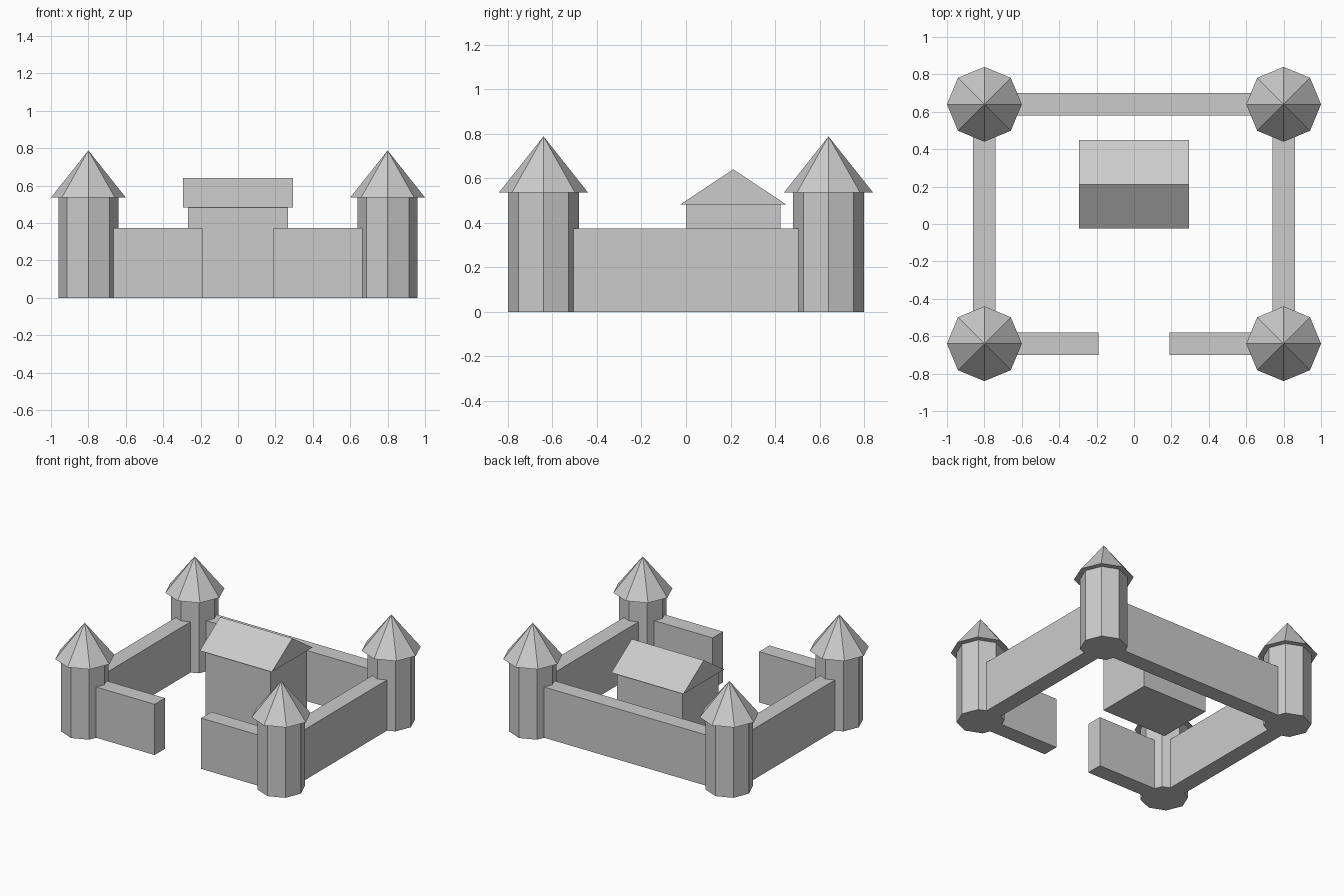
import bpy, bmesh
from mathutils import Matrix, Vector

if "Cube" in bpy.data.objects:
    bpy.data.objects.remove(bpy.data.objects["Cube"])

U = 0.8 / 3  # model unit: towers stand at x = +-3, y = +-2.4


def add_object(name, bm):
    bmesh.ops.recalc_face_normals(bm, faces=bm.faces)
    bmesh.ops.scale(bm, vec=(U, U, U), verts=bm.verts)
    mesh = bpy.data.meshes.new(name)
    bm.to_mesh(mesh)
    bm.free()
    obj = bpy.data.objects.new(name, mesh)
    bpy.context.collection.objects.link(obj)
    return obj


def box(name, x0, x1, y0, y1, height):
    bm = bmesh.new()
    size = Matrix.Diagonal((x1 - x0, y1 - y0, height, 1))
    place = Matrix.Translation(((x0 + x1) / 2, (y0 + y1) / 2, height / 2))
    bmesh.ops.create_cube(bm, size=1, matrix=place @ size)
    return add_object(name, bm)


def octagon_solid(name, x, y, z, r_bottom, r_top, height):
    bm = bmesh.new()
    bmesh.ops.create_cone(bm, cap_ends=True, segments=8, radius1=r_bottom,
                          radius2=r_top, depth=height,
                          matrix=Matrix.Translation((x, y, z + height / 2)))
    bmesh.ops.remove_doubles(bm, verts=bm.verts, dist=1e-5)
    return add_object(name, bm)


TX, TY = 3.0, 2.4        # tower positions
HALF, WALL_H = 0.225, 1.4  # wall half thickness and height

# Corner towers with pointed roofs
for sx, side in ((-1, "left"), (1, "right")):
    for sy, end in ((-1, "front"), (1, "back")):
        octagon_solid(f"tower_{end}_{side}", sx * TX, sy * TY, 0, 0.6, 0.6, 2.02)
        octagon_solid(f"tower_roof_{end}_{side}", sx * TX, sy * TY, 2.01, 0.75, 0, 0.945)

# Curtain walls, with a gate gap at the front
box("back_wall", -TX, TX, TY - HALF, TY + HALF, WALL_H)
for sx, side in ((-1, "left"), (1, "right")):
    box(f"side_wall_{side}", sx * TX - HALF, sx * TX + HALF, -TY, TY, WALL_H)
    xs = sorted((sx * 0.71, sx * TX))
    box(f"front_wall_{side}", xs[0], xs[1], -TY - HALF, -TY + HALF, WALL_H)

# Keep
KY = 0.795
box("keep", -1.0, 1.0, KY - 0.795, KY + 0.795, 1.81)

# Gabled keep roof, extruded from a triangle
bm = bmesh.new()
tri = [bm.verts.new((-1.1, y, z)) for y, z in
       ((KY - 0.89, 1.81), (KY + 0.89, 1.81), (KY, 2.4))]
gable = bm.faces.new(tri)
ext = bmesh.ops.extrude_face_region(bm, geom=[gable], use_keep_orig=True)
moved = [g for g in ext["geom"] if isinstance(g, bmesh.types.BMVert)]
bmesh.ops.translate(bm, vec=Vector((2.2, 0, 0)), verts=moved)
add_object("keep_roof", bm)
